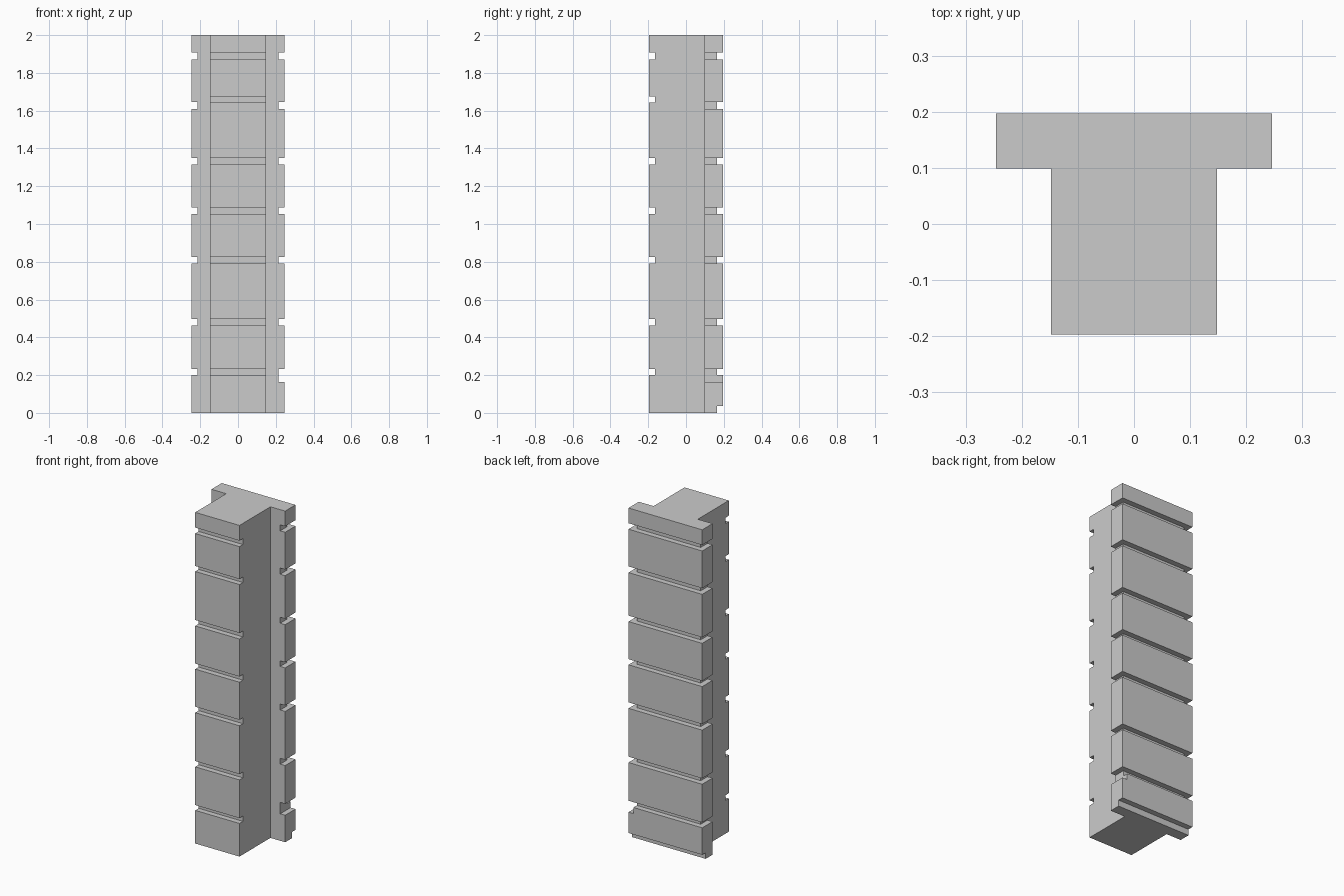
import bpy, bmesh

if "Cube" in bpy.data.objects:
    bpy.data.objects.remove(bpy.data.objects["Cube"])

U = 0.0985          # module: flange thickness and overhang
D = 0.033           # groove depth
FX, SX, Y = 2.5 * U, 1.5 * U, 2 * U


def prisms(name, parts):
    """One object made of closed prisms: (xy profile, z0, z1)."""
    bm = bmesh.new()
    for profile, z0, z1 in parts:
        face = bm.faces.new([bm.verts.new((x, y, z0)) for x, y in profile])
        top = bmesh.ops.extrude_face_region(bm, geom=[face])["geom"]
        for v in top:
            if isinstance(v, bmesh.types.BMVert):
                v.co.z = z1
    bmesh.ops.recalc_face_normals(bm, faces=bm.faces)
    mesh = bpy.data.meshes.new(name)
    bm.to_mesh(mesh)
    bm.free()
    obj = bpy.data.objects.new(name, mesh)
    bpy.context.collection.objects.link(obj)
    return obj


def rect(x0, x1, y0, y1):
    return [(x0, y0), (x1, y0), (x1, y1), (x0, y1)]


# T-shaped pillar
half = [(SX, -Y), (SX, U), (FX, U), (FX, Y)]
pillar = prisms("pillar", [(half + [(-x, y) for x, y in reversed(half)], 0, 2)])

# Groove cutters: straight across the stem front, U-shaped round the flange
stem_cut = rect(-0.3, 0.3, -0.4, -Y + D)
arm = [(FX - D, Y - D), (FX - D, 0.03), (0.4, 0.03), (0.4, 0.4)]
flange_cut = arm + [(-x, y) for x, y in reversed(arm)]

shared = [(1.872, 1.908), (1.314, 1.35), (1.053, 1.087),
          (0.79, 0.826), (0.463, 0.498), (0.2, 0.232)]
stem_z = shared + [(1.643, 1.676)]
flange_z = shared + [(1.61, 1.647)]

cuts = [(stem_cut, a, b) for a, b in stem_z]
cuts += [(flange_cut, a, b) for a, b in flange_z]
cuts.append((rect(-0.4, 0.4, Y - D, 0.4), -0.1, 0.037))   # bottom back rebate
grooves = prisms("groove_cutter", cuts)

# Taller notch at the lower right end of the flange
notch = prisms("notch_cutter", [(rect(FX - D, 0.4, 0.03, 0.4), 0.163, 0.215)])

for cutter in (grooves, notch):
    mod = pillar.modifiers.new(cutter.name, "BOOLEAN")
    mod.operation = "DIFFERENCE"
    mod.solver = "EXACT"
    mod.object = cutter
    cutter.hide_render = True
    cutter.hide_viewport = False

# Apply the cuts and drop the cutters
deps = bpy.context.evaluated_depsgraph_get()
result = bpy.data.meshes.new_from_object(pillar.evaluated_get(deps))
pillar.modifiers.clear()
pillar.data = result
for cutter in (grooves, notch):
    bpy.data.objects.remove(cutter)
